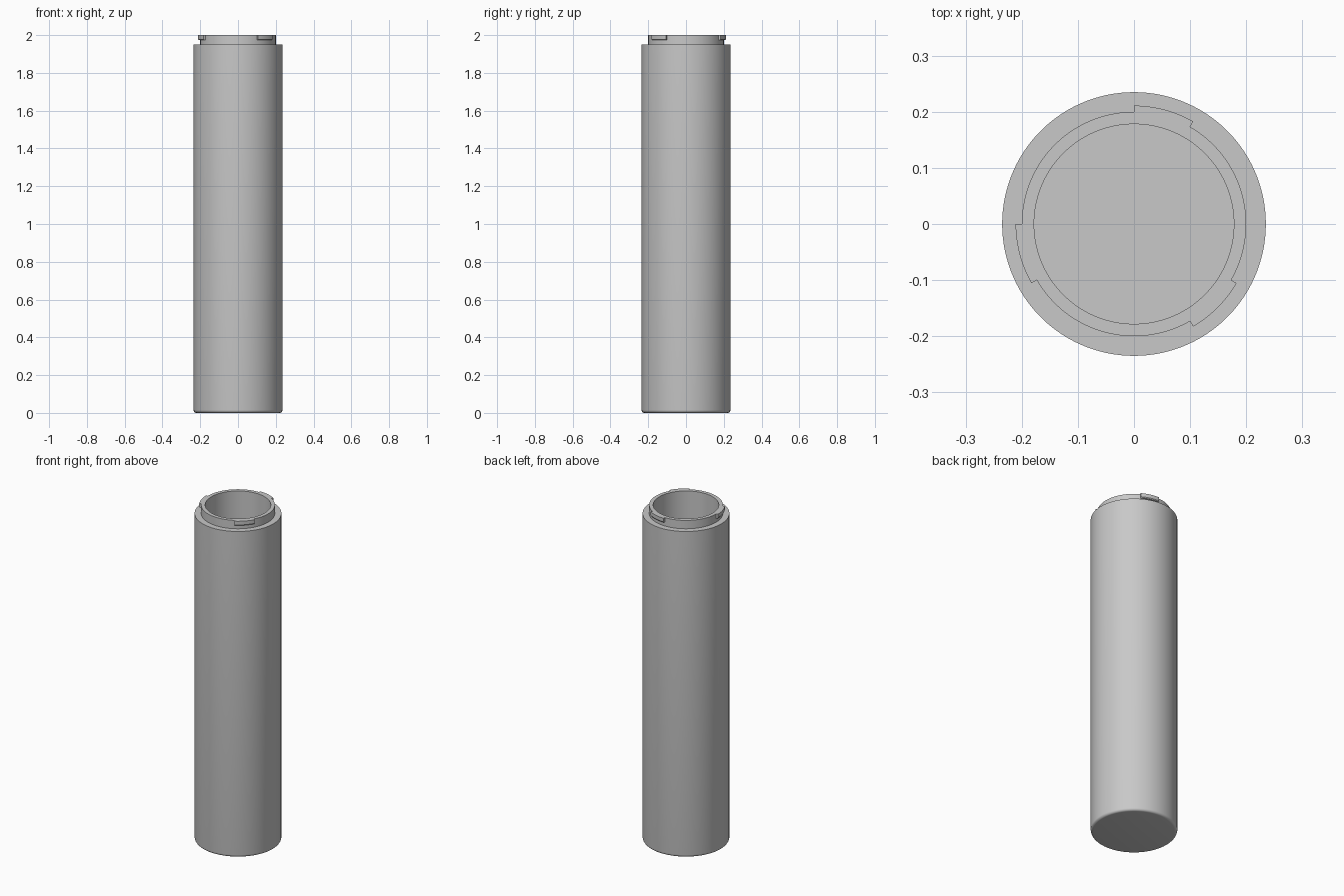
import bpy, bmesh
from math import cos, sin, radians, pi

if "Cube" in bpy.data.objects:
    bpy.data.objects.remove(bpy.data.objects["Cube"], do_unlink=True)

grey = bpy.data.materials.new("plain grey")
grey.use_nodes = True
COLOUR = (0.58, 0.58, 0.58, 1)
grey.diffuse_color = COLOUR
grey.node_tree.nodes["Principled BSDF"].inputs["Base Color"].default_value = COLOUR


def sweep(name, profile, start, end, steps, closed):
    """Turn an (r, z) profile about z; a closed profile gets end caps."""
    bm = bmesh.new()
    rings = []
    for k in range(steps + 1):
        a = radians(start + (end - start) * k / steps)
        rings.append([bm.verts.new((r * cos(a), r * sin(a), z)) for r, z in profile])
    n = len(profile)
    for a, b in zip(rings, rings[1:]):
        for i in range(n if closed else n - 1):
            j = (i + 1) % n
            bm.faces.new((a[i], b[i], b[j], a[j]))
    if closed:
        bm.faces.new(rings[0])
        bm.faces.new(rings[-1])
    bmesh.ops.remove_doubles(bm, verts=bm.verts, dist=1e-5)
    bmesh.ops.recalc_face_normals(bm, faces=bm.faces)
    mesh = bpy.data.meshes.new(name)
    bm.to_mesh(mesh)
    bm.free()
    mesh.materials.append(grey)
    obj = bpy.data.objects.new(name, mesh)
    bpy.context.collection.objects.link(obj)
    bpy.ops.object.select_all(action="DESELECT")
    obj.select_set(True)
    bpy.context.view_layer.objects.active = obj
    bpy.ops.object.shade_smooth_by_angle(angle=radians(30))
    return obj


OUTER, NECK, BORE = 0.235, 0.2, 0.178
SHOULDER, TOP, FLOOR, FILLET = 1.95, 2.0, 0.05, 0.015

# Hollow tube with rounded base, shoulder, neck and deep bore
fillet = [(OUTER - FILLET + FILLET * sin(t * pi / 10),
           FILLET - FILLET * cos(t * pi / 10)) for t in range(6)]
tube = [(0, 0)] + fillet + [(OUTER, SHOULDER), (NECK, SHOULDER), (NECK, TOP),
                            (BORE, TOP), (BORE, FLOOR), (0, FLOOR)]
sweep("tube_body", tube, 0, 360, 120, False)

# Three locking lugs, flush with the rim, with a softened lower edge
lug = [(0.199, 1.973), (0.207, 1.973), (0.211, 1.978), (0.211, TOP), (0.199, TOP)]
for i in range(3):
    start = 60 + 120 * i
    sweep(f"locking_lug_{i + 1}", lug, start, start + 30, 10, True)
